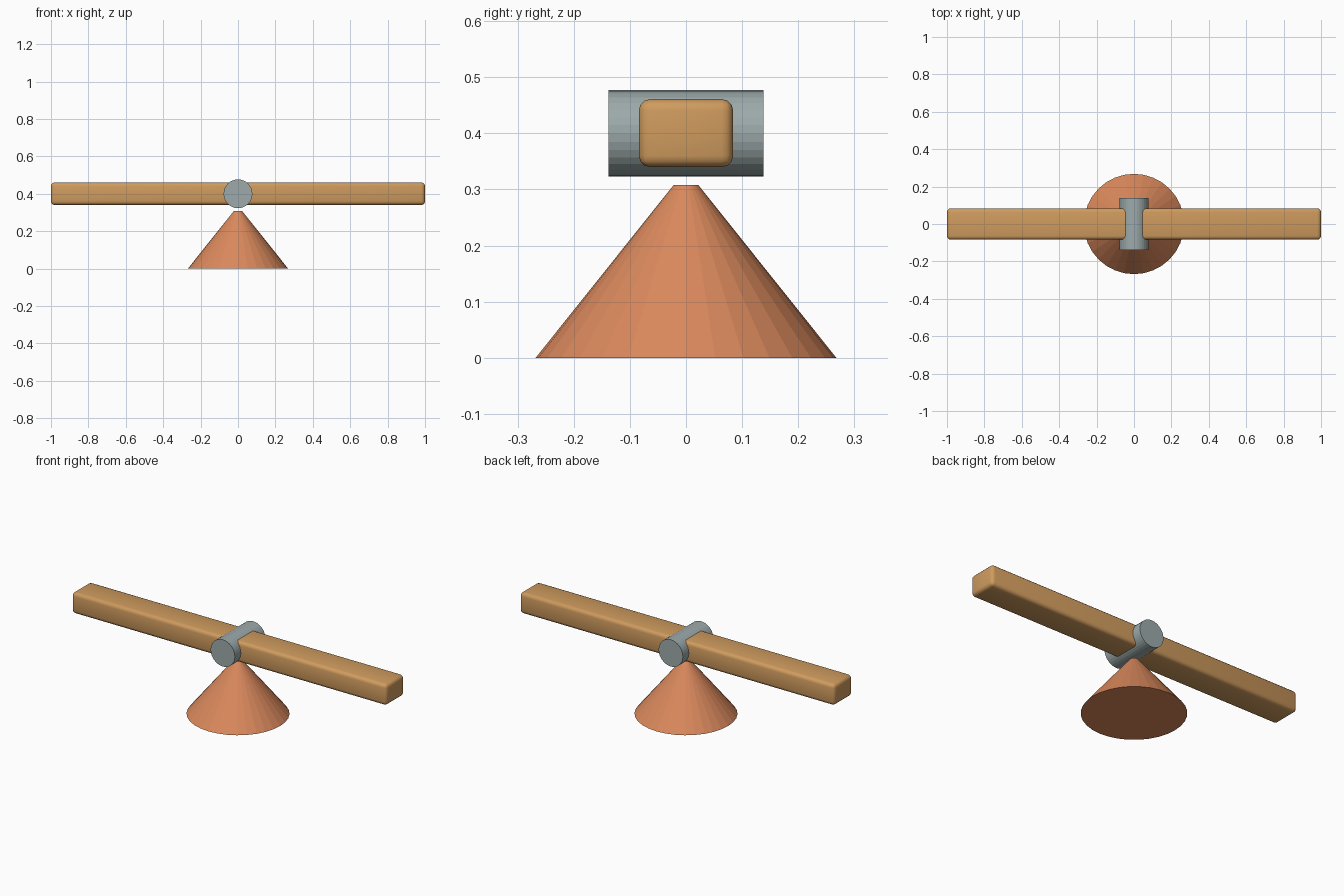
import bpy, math

if "Cube" in bpy.data.objects:
    bpy.data.objects.remove(bpy.data.objects["Cube"])


def material(name, rgb):
    # sRGB 0-255 to linear
    lin = [((c / 255 + 0.055) / 1.055) ** 2.4 for c in rgb]
    m = bpy.data.materials.new(name)
    m.diffuse_color = (*lin, 1)
    m.use_nodes = True
    m.node_tree.nodes["Principled BSDF"].inputs["Base Color"].default_value = m.diffuse_color
    return m


def finish(name, mat):
    ob = bpy.context.object
    ob.name = name
    ob.data.materials.append(mat)
    return ob


wood = material("wood", (207, 155, 94))
terracotta = material("terracotta", (218, 137, 92))
steel = material("grey_metal", (157, 170, 170))

# Conical base, faceted, ending just below the pivot
bpy.ops.mesh.primitive_cone_add(vertices=32, radius1=0.268, radius2=0.022,
                                depth=0.308, location=(0, 0, 0.154))
finish("cone_base", terracotta)

# Pivot pin running front to back
bpy.ops.mesh.primitive_cylinder_add(vertices=32, radius=0.077, depth=0.277,
                                    location=(0, 0, 0.4),
                                    rotation=(math.pi / 2, 0, 0))
finish("pivot_pin", steel)

# Long plank with rounded edges
bpy.ops.mesh.primitive_cube_add(size=1, location=(0, 0, 0.4005))
plank = finish("plank", wood)
plank.scale = (2, 0.168, 0.121)
bpy.ops.object.transform_apply(location=False, rotation=False, scale=True)
bevel = plank.modifiers.new("rounded_edges", 'BEVEL')
bevel.width = 0.02
bevel.segments = 3
bpy.ops.object.modifier_apply(modifier=bevel.name)
bpy.ops.object.shade_smooth_by_angle(angle=math.radians(40))
